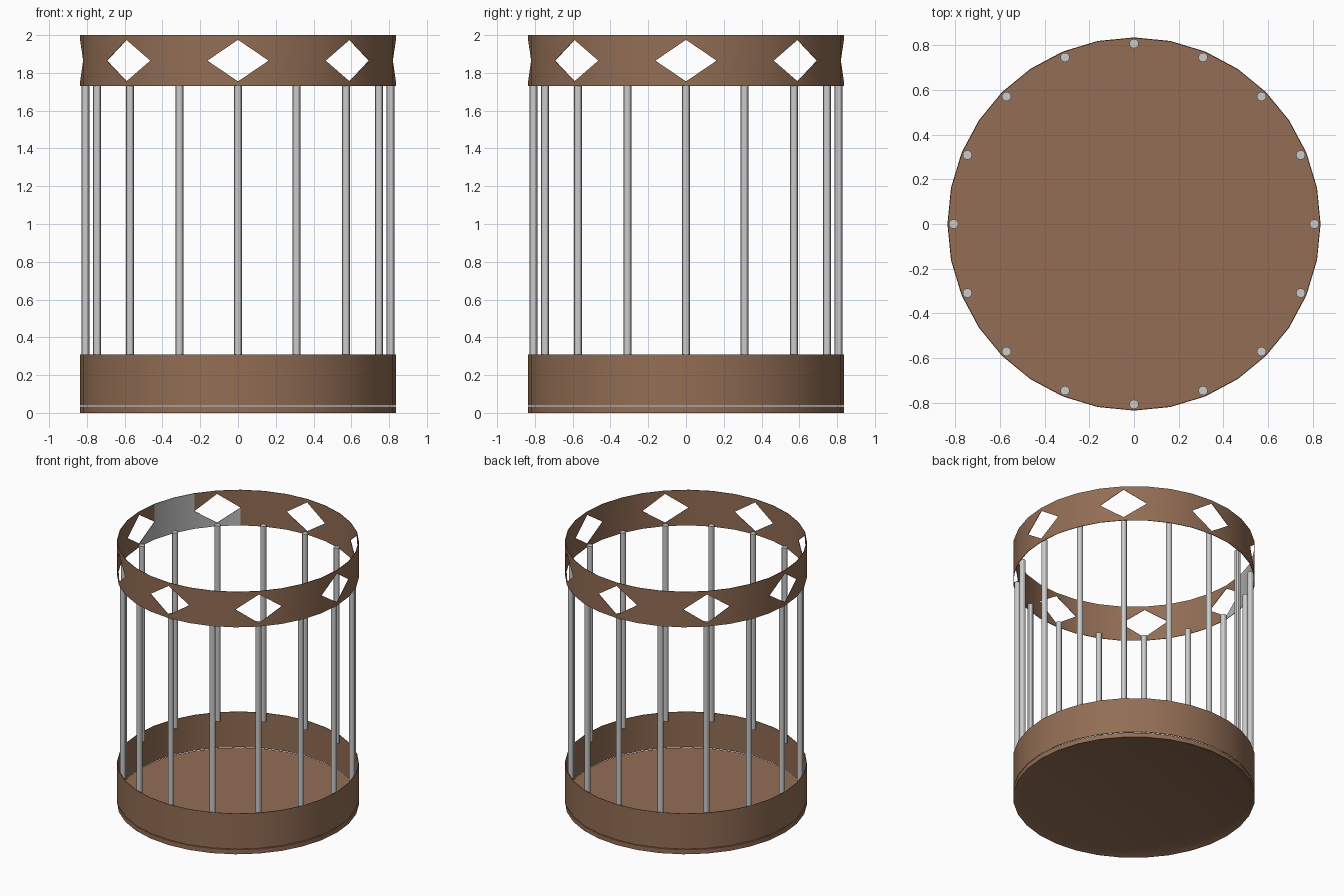
import bpy, bmesh
from math import sin, cos, tau, radians

if "Cube" in bpy.data.objects:
    bpy.data.objects.remove(bpy.data.objects["Cube"])

R, T, N = 0.836, 0.004, 32          # outer radius, wall thickness, sides

brown = bpy.data.materials.new("brown")
brown.diffuse_color = (0.29, 0.155, 0.09, 1)
brown.use_nodes = True
brown.node_tree.nodes["Principled BSDF"].inputs["Base Color"].default_value = brown.diffuse_color
grey = bpy.data.materials.new("grey")
grey.diffuse_color = (0.5, 0.5, 0.5, 1)
grey.use_nodes = True
grey.node_tree.nodes["Principled BSDF"].inputs["Base Color"].default_value = grey.diffuse_color


def finish(name, bm, *mats):
    me = bpy.data.meshes.new(name)
    bmesh.ops.recalc_face_normals(bm, faces=bm.faces)
    bm.to_mesh(me)
    bm.free()
    ob = bpy.data.objects.new(name, me)
    for m in mats:
        me.materials.append(m)
    bpy.context.collection.objects.link(ob)
    bpy.ops.object.select_all(action='DESELECT')
    ob.select_set(True)
    bpy.context.view_layer.objects.active = ob
    bpy.ops.object.shade_smooth_by_angle(angle=radians(30))
    return ob


def lathe(name, profile, closed=False):
    bm = bmesh.new()
    vs = [bm.verts.new((r, 0, z)) for r, z in profile]
    pairs = list(zip(vs, vs[1:])) + ([(vs[-1], vs[0])] if closed else [])
    edges = [bm.edges.new(p) for p in pairs]
    bmesh.ops.spin(bm, geom=vs + edges, axis=(0, 0, 1), cent=(0, 0, 0),
                   angle=tau, steps=N)
    bmesh.ops.remove_doubles(bm, verts=bm.verts, dist=0.0005)
    return finish(name, bm, brown)


# floor plate with a shallow recess underneath
lathe("floor_plate", [(0, .035), (R, .035), (R, 0), (.776, .02), (0, .02)])

# low wall around the floor, with a fine seam below it
lathe("base_wall", [(R, .04), (R, .31), (R - T, .31), (R - T, .04)], True)

# top band: every fourth column opens into a diamond
bm = bmesh.new()


def column(i, r):
    a = tau * i / N
    gap = 0.11 if i % 4 == 0 else 0
    zs = [2.0, 1.865 + gap, 1.865 - gap, 1.73]
    vs = [bm.verts.new((r * cos(a), r * sin(a), z)) for z in zs]
    if not gap:
        bm.verts.remove(vs[2])
        vs[2] = vs[1]
    return vs


outer = [column(i, R) for i in range(N)]
inner = [column(i, R - T) for i in range(N)]
twin = {o: n for co, ci in zip(outer, inner) for o, n in zip(co, ci)}
outside = []
for i in range(N):
    a, b = outer[i], outer[(i + 1) % N]
    for top in (0, 2):
        q = [a[top], a[top + 1], b[top + 1], b[top]]
        outside.append(bm.faces.new(q))
        f = bm.faces.new([twin[v] for v in reversed(q)])
        # unpainted patch on the inside
        if 13 <= i < 15 or (top == 2 and 11 <= i < 16):
            f.material_index = 1
out_set = set(outside)
rims = [e for e in bm.edges if len(e.link_faces) == 1
        and e.link_faces[0] in out_set]
for e in rims:
    p, q = e.verts
    bm.faces.new([p, q, twin[q], twin[p]])
finish("top_band", bm, brown, grey)

# vertical bars
for i in range(16):
    a = tau * i / 16
    bm = bmesh.new()
    bmesh.ops.create_cone(bm, cap_ends=True, segments=12, radius1=0.021,
                          radius2=0.021, depth=1.49)
    ob = finish(f"bar_{i + 1}", bm)
    ob.location = (0.808 * cos(a), 0.808 * sin(a), 1.005)
